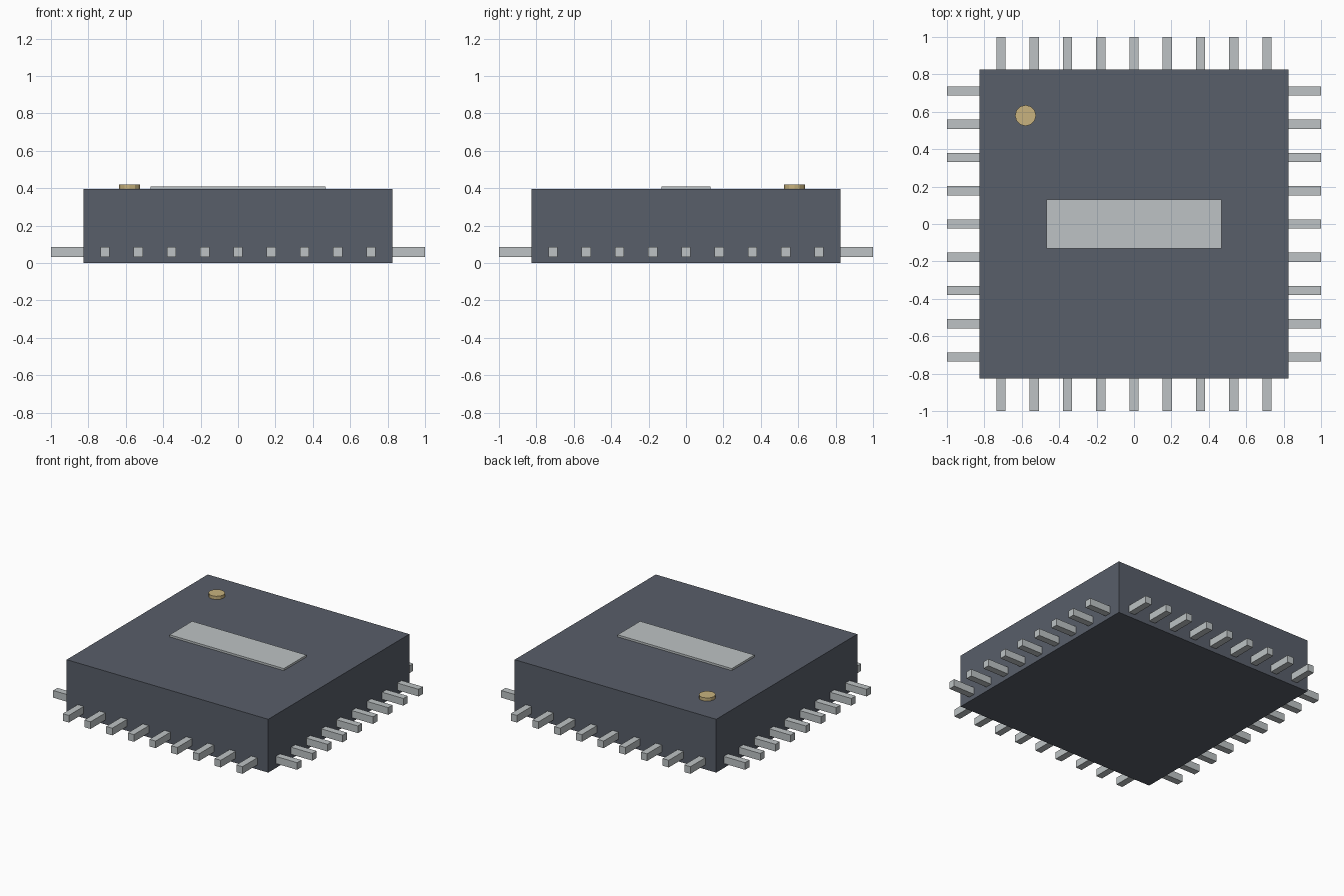
import bpy
from math import pi
from mathutils import Matrix, Vector

default = bpy.data.objects.get("Cube")
if default:
    bpy.data.objects.remove(default, do_unlink=True)


def material(name, rgb):
    mat = bpy.data.materials.new(name)
    mat.use_nodes = True
    mat.diffuse_color = (*rgb, 1)
    bsdf = next(n for n in mat.node_tree.nodes if n.type == "BSDF_PRINCIPLED")
    bsdf.inputs["Base Color"].default_value = (*rgb, 1)
    return mat


slate = material("slate casing", (0.098, 0.112, 0.142))
silver = material("silver metal", (0.51, 0.545, 0.555))
gold = material("pale gold", (0.58, 0.45, 0.21))


def box(name, low, high, mat, turn=0):
    """Box between two corners, optionally turned about the vertical axis."""
    low, high = Vector(low), Vector(high)
    bpy.ops.mesh.primitive_cube_add(size=1)
    obj = bpy.context.object
    obj.name = name
    place = Matrix.Translation((low + high) / 2) @ Matrix.Diagonal((*(high - low), 1))
    obj.data.transform(Matrix.Rotation(turn, 4, "Z") @ place)
    obj.data.materials.append(mat)
    return obj


HALF = 0.826      # half width of the casing
TOP = 0.395       # top of the casing
PITCH = 0.1778    # distance between pins
PINS = 9

# Casing and the raised label plate
box("casing", (-HALF, -HALF, 0), (HALF, HALF, TOP), slate)
box("label_plate", (-0.468, -0.132, TOP - 0.01), (0.468, 0.132, 0.41), silver)

# Orientation marker in the back right corner
bpy.ops.mesh.primitive_cylinder_add(vertices=12, radius=0.056, depth=0.03,
                                    location=(-0.58, 0.58, 0.404))
marker = bpy.context.object
marker.name = "corner_marker"
marker.data.materials.append(gold)

# A row of pins on each of the four sides
for side, label in enumerate(("front", "left", "back", "right")):
    for i in range(PINS):
        x = (i - (PINS - 1) / 2) * PITCH
        box(f"{label}_pin_{i + 1}", (x - 0.025, -1, 0.033),
            (x + 0.025, -HALF + 0.01, 0.086), silver, side * pi / 2)
